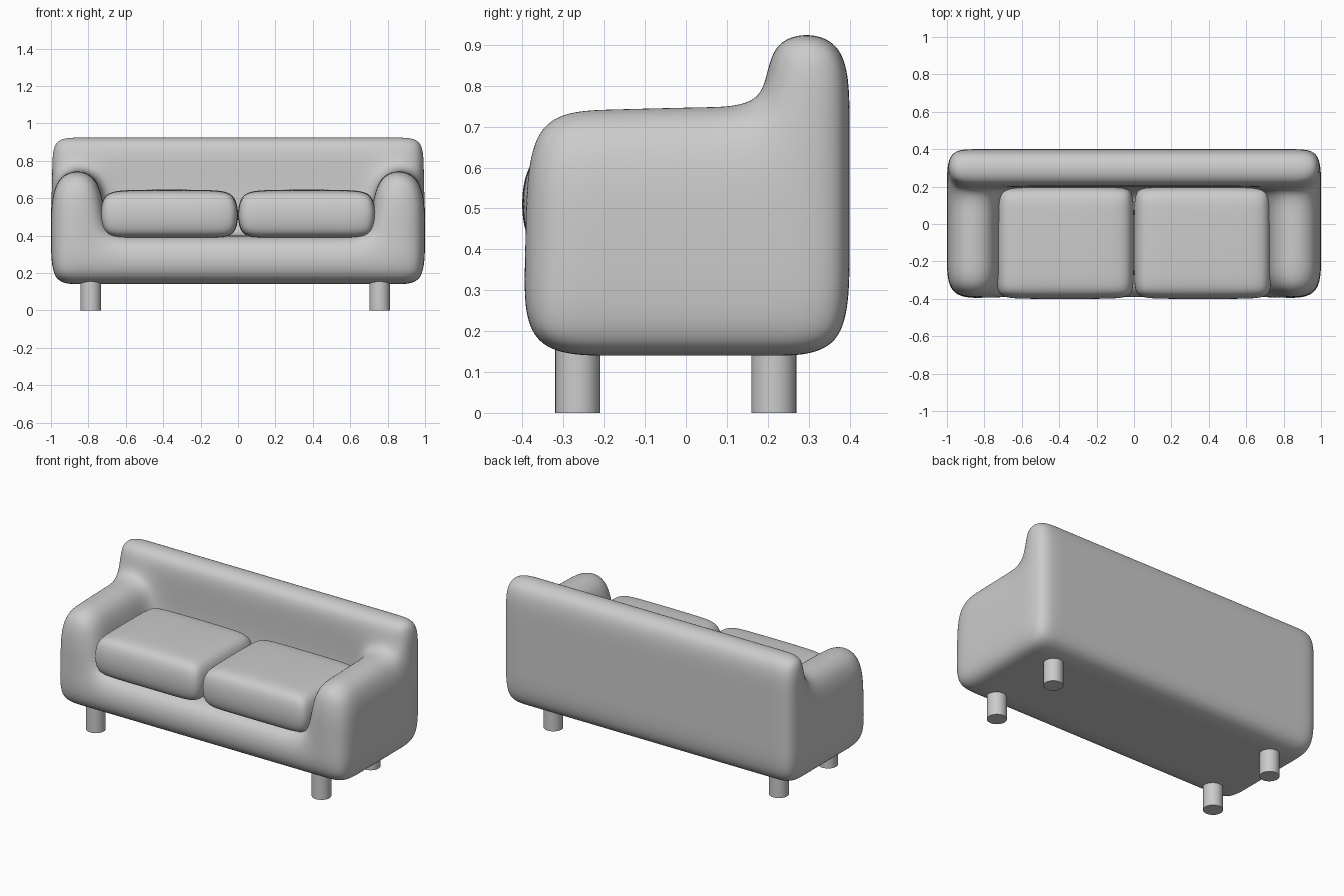
import bpy, bmesh

if "Cube" in bpy.data.objects:
    bpy.data.objects.remove(bpy.data.objects["Cube"])


def soft_blocks(name, xs, ys, zs, filled, adjust, level):
    """Skin the filled cells of a grid as one cage and subdivide it smooth."""
    bm = bmesh.new()
    cache = {}

    def vert(i, j, k):
        if (i, j, k) not in cache:
            cache[i, j, k] = bm.verts.new(adjust(i, j, k, xs[i], ys[j], zs[k]))
        return cache[i, j, k]

    size = (len(xs) - 1, len(ys) - 1, len(zs) - 1)

    def solid(c):
        return all(0 <= c[a] < size[a] for a in range(3)) and filled(*c)

    for i in range(size[0]):
        for j in range(size[1]):
            for k in range(size[2]):
                if not solid((i, j, k)):
                    continue
                for axis in range(3):
                    for side in (0, 1):
                        n = [i, j, k]
                        n[axis] += 1 if side else -1
                        if solid(n):
                            continue
                        corners = []
                        for u, v in ((0, 0), (1, 0), (1, 1), (0, 1)):
                            p = [i, j, k]
                            p[axis] += side
                            p[(axis + 1) % 3] += u
                            p[(axis + 2) % 3] += v
                            corners.append(vert(*p))
                        bm.faces.new(corners if side else corners[::-1])
    for f in bm.faces:
        f.smooth = True
    mesh = bpy.data.meshes.new(name)
    bm.to_mesh(mesh)
    bm.free()
    ob = bpy.data.objects.new(name, mesh)
    bpy.context.collection.objects.link(ob)
    sub = ob.modifiers.new("smooth", 'SUBSURF')
    sub.levels = sub.render_levels = level
    return ob


# Body: base, two arms and a back in one soft shell
ARM_TOP = (0.75, 0.757, 0.763, 0.765, 0.71)


def body_filled(i, j, k):
    return k == 0 or j == 3 or (k == 1 and i in (0, 5))


def body_adjust(i, j, k, x, y, z):
    if i in (1, 5) and (k in (0, 3) or j == 4):
        x = 0.85 if x > 0 else -0.85
    if k == 2:
        z = ARM_TOP[j]
    return x, y, z


soft_blocks("sofa_body", (-1, -0.72, -0.55, 0, 0.55, 0.72, 1),
            (-0.4, -0.18, 0.05, 0.2, 0.4), (0.14, 0.4, 0.76, 0.932),
            body_filled, body_adjust, 4)


# Seat cushions with a slight crown
def cushion_adjust(i, j, k, x, y, z):
    edge = i in (0, 3) or j in (0, 3)
    if k == 1 and edge:
        z -= 0.015
    if i in (0, 3) and j in (0, 3):
        x, y = x * 0.98, y * 0.97
    return x, y, z


for side, label in ((-1, "left"), (1, "right")):
    cushion = soft_blocks("seat_cushion_" + label, (-0.374, -0.24, 0.24, 0.374),
                          (-0.306, -0.19, 0.19, 0.306), (-0.126, 0.132),
                          lambda i, j, k: True, cushion_adjust, 4)
    cushion.location = (side * 0.368, -0.1, 0.515)

# Round legs
for x in (-0.787, 0.757):
    for y, label in ((-0.265, "front_leg"), (0.215, "back_leg")):
        bpy.ops.mesh.primitive_cylinder_add(vertices=32, radius=0.055, depth=0.2,
                                            location=(x, y, 0.1))
        bpy.context.object.name = label
        bpy.ops.object.shade_smooth_by_angle()
